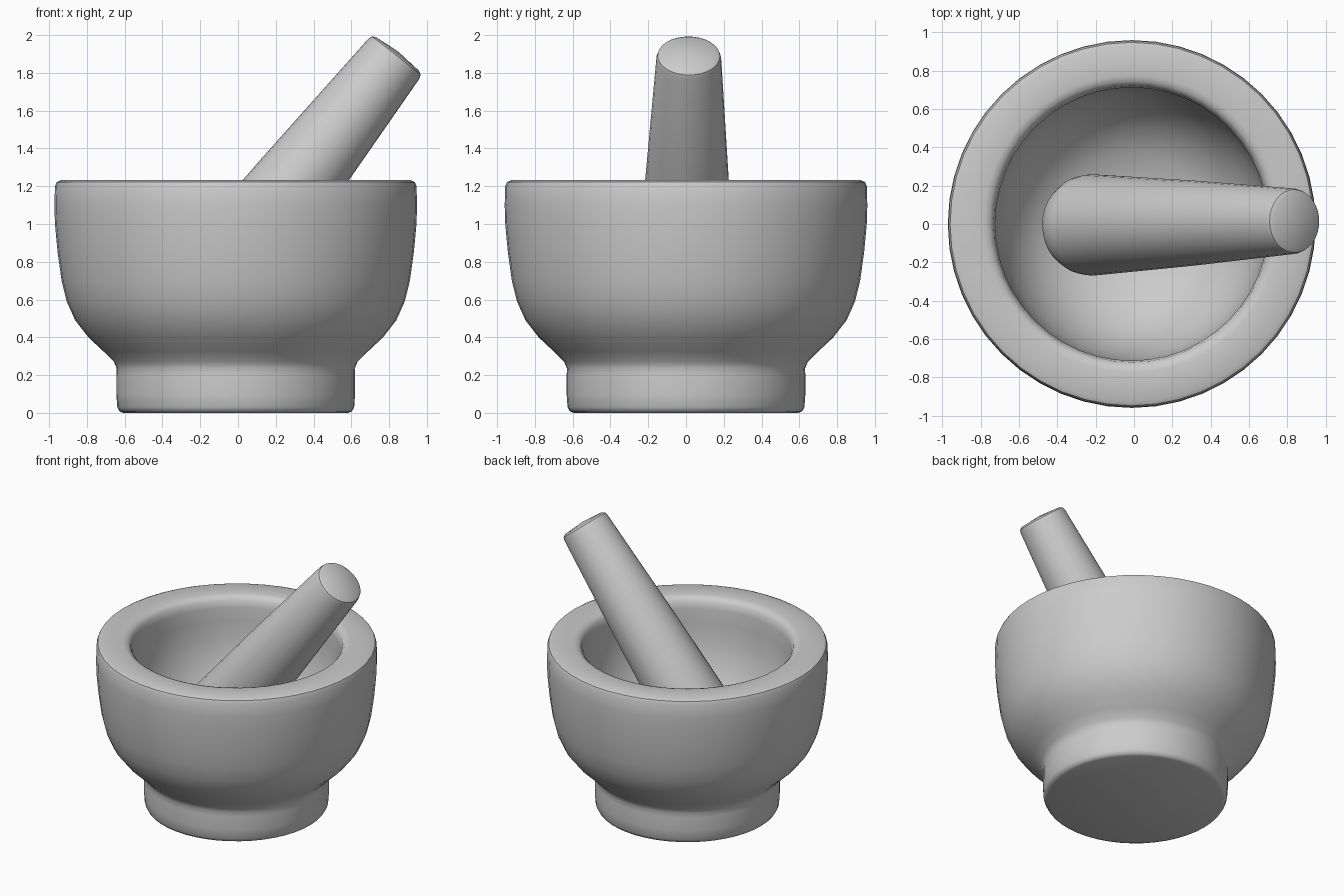
import bpy, bmesh, math
from mathutils import Vector

default = bpy.data.objects.get("Cube")
if default:
    bpy.data.objects.remove(default, do_unlink=True)

# Single stone colour
stone = bpy.data.materials.new("grey_stone")
stone.use_nodes = True
stone.diffuse_color = (0.6, 0.6, 0.6, 1)
stone.node_tree.nodes["Principled BSDF"].inputs["Base Color"].default_value = (0.6, 0.6, 0.6, 1)


def lathe(name, profile, segments):
    """Spin an (radius, height) profile around z into a closed, smooth solid."""
    bm = bmesh.new()
    verts = [bm.verts.new((r, 0, z)) for r, z in profile]
    edges = [bm.edges.new(pair) for pair in zip(verts, verts[1:])]
    bmesh.ops.spin(bm, geom=verts + edges, cent=(0, 0, 0), axis=(0, 0, 1),
                   angle=math.tau, steps=segments, use_duplicate=False)
    bmesh.ops.remove_doubles(bm, verts=bm.verts, dist=0.0005)
    bmesh.ops.recalc_face_normals(bm, faces=bm.faces)
    mesh = bpy.data.meshes.new(name)
    bm.to_mesh(mesh)
    bm.free()
    mesh.materials.append(stone)
    obj = bpy.data.objects.new(name, mesh)
    bpy.context.collection.objects.link(obj)
    bpy.ops.object.select_all(action="DESELECT")
    obj.select_set(True)
    bpy.context.view_layer.objects.active = obj
    bpy.ops.object.shade_smooth_by_angle(angle=math.radians(40))
    return obj


# Mortar: foot, outer wall, flat rim, then the hollow
foot = [(0, 0), (0.595, 0), (0.615, 0.008), (0.627, 0.03), (0.632, 0.1),
        (0.632, 0.2), (0.63, 0.235), (0.645, 0.27)]
outer = [(0.7, 0.325), (0.78, 0.4), (0.85, 0.49), (0.895, 0.59), (0.922, 0.7),
         (0.943, 0.85), (0.957, 1.0), (0.96, 1.1), (0.957, 1.2)]
rim = [(0.948, 1.222), (0.925, 1.232), (0.775, 1.232), (0.745, 1.225), (0.722, 1.2)]
hollow = [(0.713, 1.15), (0.712, 1.05), (0.705, 0.92), (0.675, 0.77), (0.61, 0.62),
          (0.51, 0.49), (0.38, 0.4), (0.2, 0.34), (0, 0.32)]
mortar = lathe("mortar", foot + outer + rim + hollow, 48)
mortar.location.x = -0.012

# Pestle: domed grinding end, tapered shaft, softly rounded tip
tip = Vector((0.845, 0.015, 1.9))
heel = Vector((-0.22, -0.005, 0.55))
length = (tip - heel).length
dome = [(0.265 * math.sin(a), -0.255 * math.cos(a))
        for a in (math.radians(15 * i) for i in range(7))]
shaft = [(0.222, length * 0.5), (0.172, length - 0.035), (0.165, length - 0.012),
         (0.145, length), (0, length + 0.012)]
pestle = lathe("pestle", dome + shaft, 32)
pestle.location = heel
pestle.rotation_euler = (tip - heel).to_track_quat("Z", "Y").to_euler()
